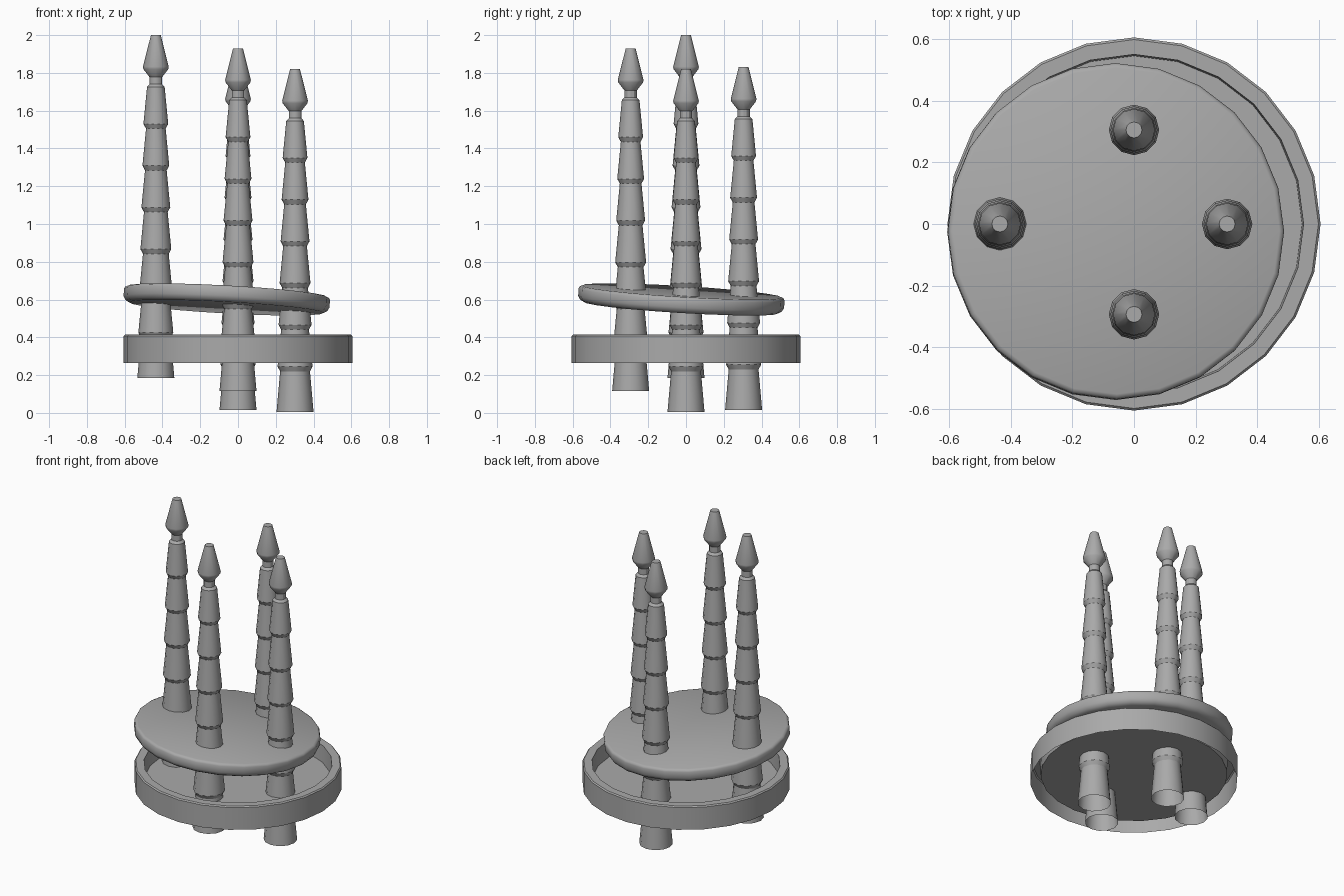
import bpy, bmesh, math

if "Cube" in bpy.data.objects:
    bpy.data.objects.remove(bpy.data.objects["Cube"])

grey = bpy.data.materials.new("stone_grey")
grey.diffuse_color = (0.4, 0.4, 0.4, 1)
grey.use_nodes = True
grey.node_tree.nodes["Principled BSDF"].inputs["Base Color"].default_value = grey.diffuse_color


def lathe(name, profile, sides, location, rotation=(0, 0, 0), smooth=30):
    """Spin an (r, z) profile round z; r = 0 closes it with a flat cap."""
    bm = bmesh.new()
    rings = []
    for r, z in profile:
        if r == 0:
            rings.append(None)
            continue
        rings.append([bm.verts.new((r * math.sin(2 * math.pi * i / sides),
                                    r * math.cos(2 * math.pi * i / sides), z))
                      for i in range(sides)])
    for a, b in zip(rings, rings[1:]):
        if a is None or b is None:
            bm.faces.new(a or b)
            continue
        for i in range(sides):
            j = (i + 1) % sides
            bm.faces.new((a[i], b[i], b[j], a[j]))
    bmesh.ops.recalc_face_normals(bm, faces=bm.faces)
    # open shells: make sure the first side wall points outwards
    bm.faces.ensure_lookup_table()
    wall = next(f for f in bm.faces if len(f.verts) == 4)
    c = wall.calc_center_median()
    if wall.normal.x * c.x + wall.normal.y * c.y < 0:
        bmesh.ops.reverse_faces(bm, faces=bm.faces)
    mesh = bpy.data.meshes.new(name)
    bm.to_mesh(mesh)
    bm.free()
    mesh.materials.append(grey)
    obj = bpy.data.objects.new(name, mesh)
    bpy.context.collection.objects.link(obj)
    obj.location = location
    obj.rotation_euler = rotation
    bpy.ops.object.select_all(action='DESELECT')
    obj.select_set(True)
    bpy.context.view_layer.objects.active = obj
    bpy.ops.object.shade_smooth_by_angle(angle=math.radians(smooth))
    return obj


# Round tray: outer wall, raised rim and sunken floor, open underneath
lathe("base_tray", [(0.605, 0.265), (0.605, 0.408), (0.598, 0.415), (0.55, 0.415),
                    (0.545, 0.31), (0, 0.31)], 24, (0, 0, 0))

# Tilted plate with softened edges
lathe("tilted_plate", [(0, -0.043), (0.515, -0.043), (0.535, -0.032), (0.546, -0.012),
                       (0.546, 0.028), (0.541, 0.038), (0.530, 0.043), (0, 0.043)],
      24, (-0.06, -0.025, 0.6), (-0.06, 0.055, 0), 40)

# Spire profile: seven tapering segments, neck and pointed tip
spire = []
for i in range(7):
    wide = 0.098 - 0.0054 * i
    bottom = 0 if i == 0 else 0.24 + 0.221 * (i - 1)
    spire += [(wide, bottom), (wide - 0.019, 0.215 + 0.221 * i)]
spire += [(0.033, 1.555), (0.033, 1.592), (0.066, 1.635), (0.068, 1.648),
          (0.026, 1.815), (0, 1.815)]

# Four spires standing at different heights
for side, x, y, z in [("left", -0.435, 0, 0.185), ("right", 0.302, 0, 0.005),
                      ("front", 0, -0.293, 0.115), ("back", 0, 0.305, 0.015)]:
    lathe(side + "_spire", spire, 12, (x, y, z))
